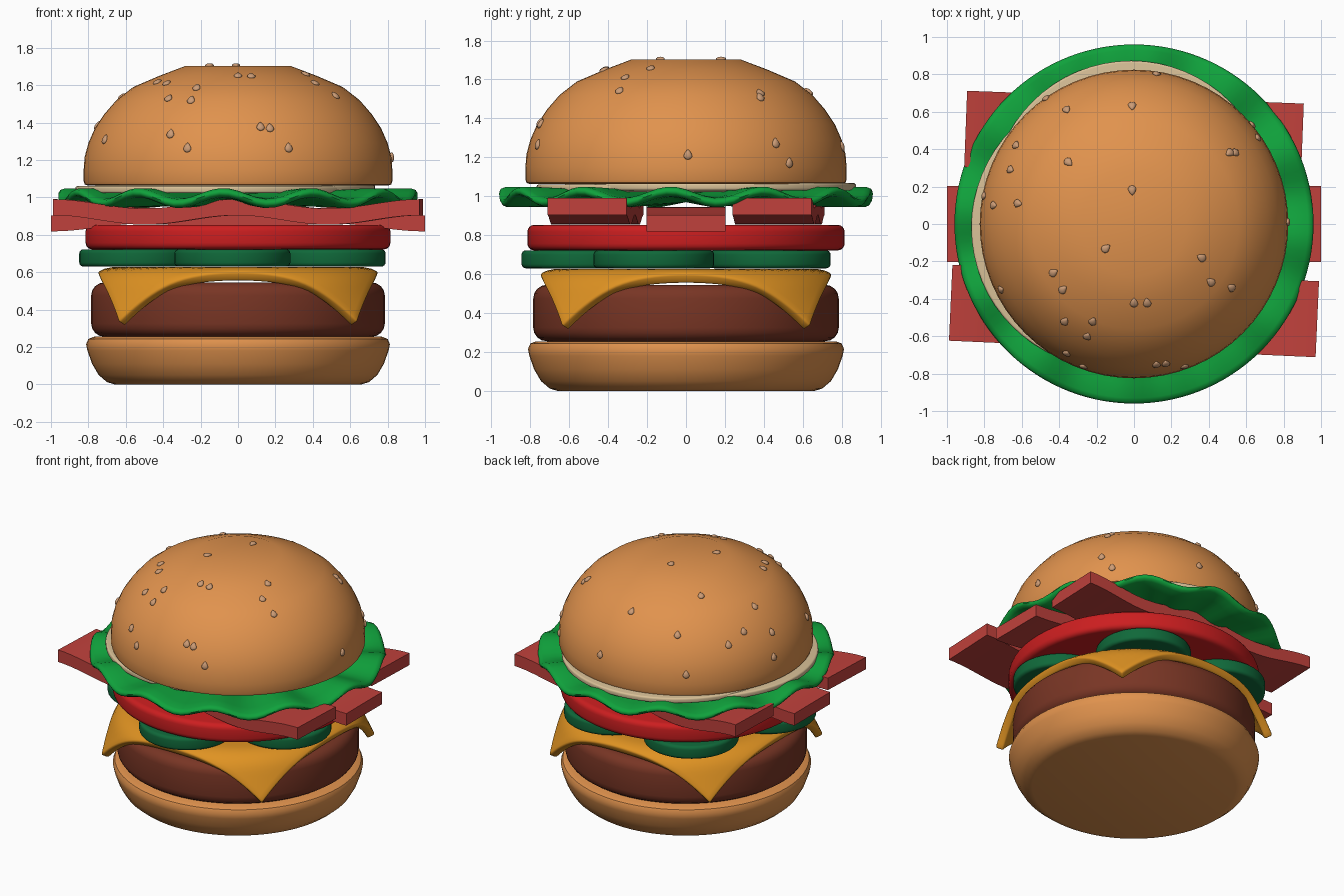
import bpy, bmesh, math
from mathutils import Matrix, Vector

if "Cube" in bpy.data.objects:
    bpy.data.objects.remove(bpy.data.objects["Cube"])


def material(name, r, g, b):
    m = bpy.data.materials.new(name)
    m.diffuse_color = (r, g, b, 1)
    m.use_nodes = True
    m.node_tree.nodes["Principled BSDF"].inputs["Base Color"].default_value = m.diffuse_color
    return m


BUN = material("toasted bun", 0.75, 0.29, 0.075)
SEED = material("sesame", 0.60, 0.33, 0.18)
PATTY = material("grilled meat", 0.19, 0.036, 0.018)
CHEESE = material("orange cheese", 0.74, 0.29, 0.016)
PICKLE = material("dark green", 0.005, 0.14, 0.042)
TOMATO = material("tomato red", 0.60, 0.013, 0.014)
BACON = material("bacon red", 0.53, 0.053, 0.045)
LETTUCE = material("leaf green", 0.005, 0.36, 0.045)
ONION = material("pale cream", 0.69, 0.53, 0.31)


def finish(name, bm, mat, angle=40):
    bmesh.ops.recalc_face_normals(bm, faces=bm.faces)
    me = bpy.data.meshes.new(name)
    bm.to_mesh(me)
    bm.free()
    me.materials.append(mat)
    me.shade_smooth()
    me.set_sharp_from_angle(angle=math.radians(angle))
    ob = bpy.data.objects.new(name, me)
    bpy.context.collection.objects.link(ob)
    return ob


def lathe(name, profile, mat, cx=0, cy=0, segs=64, wave=None, angle=40):
    """Turn (radius, z) points round z; the first and last lie on the axis."""
    bm = bmesh.new()
    rings = []
    for r, z in profile:
        if r == 0:
            rings.append([bm.verts.new((cx, cy, z))] * segs)
            continue
        ring = []
        for i in range(segs):
            a = 2 * math.pi * i / segs
            dz = wave(r, a) if wave else 0
            ring.append(bm.verts.new((cx + r * math.cos(a), cy + r * math.sin(a), z + dz)))
        rings.append(ring)
    for lo, hi in zip(rings, rings[1:]):
        for i in range(segs):
            j = (i + 1) % segs
            bm.faces.new(list(dict.fromkeys((lo[i], lo[j], hi[j], hi[i]))))
    return finish(name, bm, mat, angle)


def slab(name, r, z0, z1, b, mat, cx=0, cy=0, segs=64):
    """Disc with rounded rim of radius b."""
    pts = [(0, z0)]
    for k in range(5):
        a = math.pi / 2 * k / 4
        pts.append((r - b + b * math.sin(a), z0 + b - b * math.cos(a)))
    for k in range(5):
        a = math.pi / 2 * k / 4
        pts.append((r - b + b * math.cos(a), z1 - b + b * math.sin(a)))
    pts.append((0, z1))
    return lathe(name, pts, mat, cx, cy, segs)


# Bottom bun
lathe("bottom_bun", [(0, 0), (0.66, 0), (0.70, 0.012), (0.745, 0.05), (0.78, 0.11), (0.805, 0.18),
                     (0.812, 0.215), (0.80, 0.243), (0.77, 0.255), (0, 0.255)], BUN)

# Patty
slab("patty", 0.785, 0.255, 0.545, 0.07, PATTY)

# Cheese slice: square sheet whose corners fold down over the patty
bm = bmesh.new()
bmesh.ops.create_grid(bm, x_segments=36, y_segments=36, size=0.755)
R0, BEND, MAXA = 0.66, 0.17, math.radians(65)
for v in bm.verts:
    r = math.hypot(v.co.x, v.co.y)
    t = r - R0
    v.co.z = 0.627
    if t > 0:
        a = min(t / BEND, MAXA)
        rest = max(0, t - BEND * MAXA)
        k = (R0 + BEND * math.sin(a) + rest * math.cos(a)) / r
        v.co.x *= k
        v.co.y *= k
        v.co.z -= BEND * (1 - math.cos(a)) + rest * math.sin(a)
cheese = finish("cheese_slice", bm, CHEESE)
mod = cheese.modifiers.new("thickness", 'SOLIDIFY')
mod.thickness = 0.055
mod.offset = -1
mod = cheese.modifiers.new("soft_edge", 'BEVEL')
mod.width = 0.012
mod.segments = 2
mod.angle_limit = math.radians(50)

# Pickles: ring of five
for i in range(5):
    a = math.radians(270 + 72 * i)
    slab(f"pickle_{i + 1}", 0.31, 0.63, 0.722, 0.022, PICKLE,
         -0.03 + 0.535 * math.cos(a), 0.535 * math.sin(a), 40)

# Tomato slice
slab("tomato_slice", 0.815, 0.722, 0.853, 0.035, TOMATO)


# Bacon: wavy strips running along x
def bacon(name, half, cy, zc, amp, slope):
    bm = bmesh.new()
    n, w, h = 40, 0.203, 0.043
    prev = None
    for i in range(n + 1):
        x = half * (2 * i / n - 1)
        y = cy + slope * x
        z = zc + amp * math.cos(2 * math.pi * x / half)
        ring = [bm.verts.new((x - slope * s, y + s, z + d))
                for s, d in ((-w, -h), (w, -h), (w, h), (-w, h))]
        if prev:
            for k in range(4):
                m = (k + 1) % 4
                bm.faces.new((prev[k], prev[m], ring[m], ring[k]))
        else:
            bm.faces.new(ring)
        prev = ring
    bm.faces.new(prev)
    return finish(name, bm, BACON)


bacon("bacon_back", 0.90, 0.475, 0.922, 0.025, -0.038)
bacon("bacon_middle", 1.0, 0, 0.882, -0.021, 0)
bacon("bacon_front", 0.98, -0.465, 0.922, 0.025, -0.045)

# Lettuce: rippled leaf disc
lathe("lettuce", [(0, 0.97), (0.4, 0.97), (0.7, 0.97), (0.85, 0.97), (0.93, 0.972), (0.952, 0.982),
                  (0.96, 0.997), (0.952, 1.011), (0.93, 1.02), (0.85, 1.022), (0.7, 1.02),
                  (0.4, 1.015), (0, 1.015)], LETTUCE, segs=120, angle=60,
      wave=lambda r, a: 0.03 * (r / 0.96) * math.cos(12 * (a + math.radians(95))))

# Onion slices, offset from each other
slab("onion_left", 0.748, 1.022, 1.06, 0.012, ONION, -0.122, -0.02)
slab("onion_back", 0.748, 1.03, 1.068, 0.012, ONION, -0.015, 0.125)

# Top bun
DOME = [(0.825, 1.085), (0.825, 1.15), (0.82, 1.215), (0.80, 1.29), (0.765, 1.37), (0.715, 1.445),
        (0.65, 1.52), (0.56, 1.59), (0.42, 1.65), (0.28, 1.703)]
lathe("top_bun", [(0, 1.063), (0.805, 1.063), (0.82, 1.07)] + DOME + [(0, 1.703)], BUN)

# Sesame seeds: teardrops lying on the dome, point towards the top
SPOTS = [(-.36, .61), (-.01, .63), (-.35, .33), (-.66, .29), (-.62, .11), (-.8, .15), (-.75, .1),
         (-.63, .42), (-.47, .67), (.12, .8), (.51, .38), (.54, .38), (.63, .53), (.66, .46),
         (-.01, .18), (-.15, -.13), (-.43, -.26), (-.38, -.35), (-.71, -.35), (-.37, -.52),
         (-.22, -.52), (-.25, -.6), (-.36, -.69), (-.27, -.76), (0, -.42), (.07, -.42),
         (.36, -.18), (.41, -.31), (.52, -.34), (.12, -.75), (.17, -.745), (.27, -.76), (.82, .01)]
bm = bmesh.new()
for x, y in SPOTS:
    r = math.hypot(x, y)
    e = Vector((x / r, y / r, 0))
    z, up = 1.703, -e
    for (ra, za), (rb, zb) in zip(DOME, DOME[1:]):
        if rb <= r < ra:
            z = za + (zb - za) * (ra - r) / (ra - rb)
            up = (e * (rb - ra) + Vector((0, 0, zb - za))).normalized()
    side = Vector((0, 0, 1)).cross(e)
    nrm = side.cross(up)
    if nrm.dot(e + Vector((0, 0, 1))) < 0:
        nrm = -nrm
    rot = Matrix((side, up, nrm)).transposed()
    new = bmesh.ops.create_uvsphere(bm, u_segments=10, v_segments=8, radius=1)["verts"]
    for v in new:
        taper = 1 - 0.45 * max(0, v.co.y + 0.3)
        p = Vector((v.co.x * 0.024 * taper, v.co.y * 0.027, v.co.z * 0.012))
        v.co = rot @ p + Vector((x, y, z)) + nrm * 0.002
finish("sesame_seeds", bm, SEED, 80)
